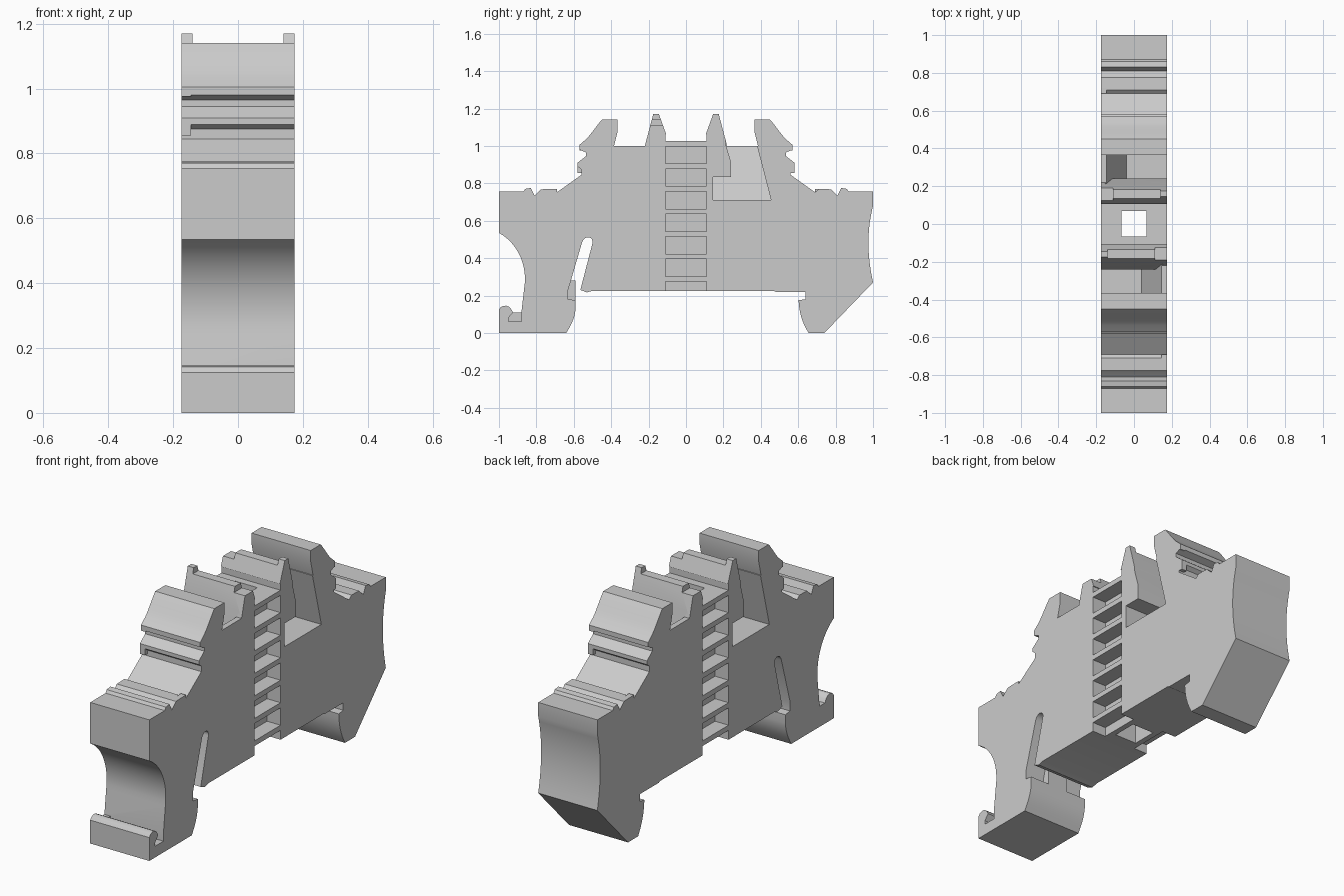
import bpy, bmesh, math
from mathutils import Vector, Matrix, geometry

cube = bpy.data.objects.get("Cube")
if cube:
    bpy.data.objects.remove(cube, do_unlink=True)

HALF = 0.175      # half thickness of the housing
OUT = 0.2         # cutters reach past the side faces

grey = bpy.data.materials.new("housing_grey")
grey.use_nodes = True
color = (0.6, 0.6, 0.6, 1)
grey.diffuse_color = color
grey.node_tree.nodes["Principled BSDF"].inputs["Base Color"].default_value = color


def prism(name, points, near, far, turned=False):
    """Extrude a (y, z) outline along x; near may be a function of z."""
    bm = bmesh.new()
    start = near if callable(near) else (lambda z: near)
    low = [bm.verts.new((start(z), y, z)) for y, z in points]
    high = [bm.verts.new((far, y, z)) for y, z in points]
    bm.faces.new(low)
    bm.faces.new(high[::-1])
    for i in range(len(points)):
        j = (i + 1) % len(points)
        bm.faces.new((low[j], low[i], high[i], high[j]))
    if turned:
        bm.transform(Matrix.Rotation(math.pi, 4, 'Z'))
    bmesh.ops.recalc_face_normals(bm, faces=bm.faces)
    mesh = bpy.data.meshes.new(name)
    bm.to_mesh(mesh)
    bm.free()
    mesh.materials.append(grey)
    obj = bpy.data.objects.new(name, mesh)
    bpy.context.collection.objects.link(obj)
    return obj


def block(name, x0, x1, y0, y1, z0, z1, turned=False):
    return prism(name, [(y0, z0), (y1, z0), (y1, z1), (y0, z1)], x0, x1, turned)


def curve(a, b, c, d, steps=14):
    pts = [Vector((p[0], p[1], 0)) for p in (a, b, c, d)]
    return [(p.x, p.y) for p in geometry.interpolate_bezier(*pts, steps)]


def cut(target, cutter):
    mod = target.modifiers.new("cut", 'BOOLEAN')
    mod.operation = 'DIFFERENCE'
    mod.solver = 'EXACT'
    mod.object = cutter
    bpy.context.view_layer.objects.active = target
    bpy.ops.object.modifier_apply(modifier=mod.name)
    bpy.data.objects.remove(cutter, do_unlink=True)


# Upper shoulder from the end face to the centre, shared by both ends
shoulder = [(1, .755), (.87, .755), (.86, .77), (.83, .775), (.81, .735),
            (.785, .757), (.775, .768), (.71, .77), (.69, .752),
            (.56, .845), (.56, .875), (.58, .89), (.58, .91),
            (.535, .945), (.535, .965), (.57, .98), (.57, 1.005)]
shoulder += curve((.535, 1.035), (.505, 1.065), (.485, 1.1), (.45, 1.14), 8)
shoulder += [(.365, 1.14), (.365, 1.08), (.385, 1), (.22, 1), (.175, 1.17),
             (.145, 1.17), (.105, 1.06), (.11, 1.06), (.11, 1.025)]

# Front foot with its hook and the concave end above it
front_end = [(-.64, 0), (-1, 0), (-1, .125)]
front_end += curve((-.99, .138), (-.965, .155), (-.94, .145), (-.925, .11), 6)
front_end += [(-.88, .11)]
front_end += curve((-.865, .24), (-.845, .36), (-.9, .48), (-1, .535))

# Back end, back foot, rail seat and spring slot
back_end = curve((1, .68), (.967, .55), (.967, .42), (1, .27))
back_end += [(.74, 0), (.655, 0)]
back_end += curve((.655, 0), (.625, .05), (.605, .1), (.602, .175), 8)
back_end += [(.64, .18), (.64, .22), (.48, .22), (.47, .225),
             (-.5, .225), (-.53, .217), (-.565, .23)]
slot = curve((-.5, .48), (-.495, .52), (-.545, .525), (-.557, .48), 10)
slot += [(-.63, .23), (-.63, .18), (-.59, .175)]
slot += curve((-.59, .13), (-.595, .08), (-.61, .05), (-.64, 0), 8)[:-1]

outline = front_end + [(-y, z) for y, z in shoulder]
outline += shoulder[::-1] + back_end + slot
body = prism("housing", outline, -HALF, HALF)

# Vertical shaft through the middle
cut(body, block("shaft_cutter", -.065, .065, -.065, .07, .1, 1.2))

# Groove behind the foot hook, closed by a thin web on one side
cut(body, prism("groove_cutter", [(-.925, .13), (-.925, .11), (-.95, .08),
    (-.95, .06), (-.88, .06), (-.88, .13)], -.14, OUT))

wire_pocket = [(.145, .71), (.455, .71), (.38, 1), (.37, 1.05), (.21, 1.05),
               (.215, 1), (.24, .915), (.24, .835), (.145, .835)]

for turned in (False, True):
    # Sloping side pocket
    cut(body, prism("pocket_cutter", wire_pocket,
                    lambda z: -.04 - (z - .71) * .362, OUT, turned))
    # Stepped top of the latch tower
    cut(body, block("tower_cutter", -OUT, .14, .1, .22, 1.14, 1.3, turned))
    cut(body, block("tower_end_cutter", -OUT, -.11, .1, .22, 1.11, 1.3, turned))
    # Ladder of marker recesses
    for step in range(7):
        top = .998 - step * .1205
        low = top - .093 if step < 6 else .15
        cut(body, block("recess_cutter", .095, OUT, -.11, .11, low, top, turned))

    # Small end stops in the shoulder grooves
    block("upper_groove_stop", .145, HALF, .525, .57, .975, 1.005, turned)
    block("lip_stop", .145, HALF, .54, .58, .855, .9, turned)
    block("lower_groove_stop", -HALF, -.145, .69, .72, .73, .77, turned)

# Rail latch nib beside the spring slot
block("latch_nib", -.06, .06, -.635, -.592, .17, .28)

for obj in list(bpy.context.scene.objects):
    obj.select_set(obj.type == 'MESH')
bpy.context.view_layer.objects.active = body
bpy.ops.object.shade_smooth_by_angle(angle=math.radians(25))
